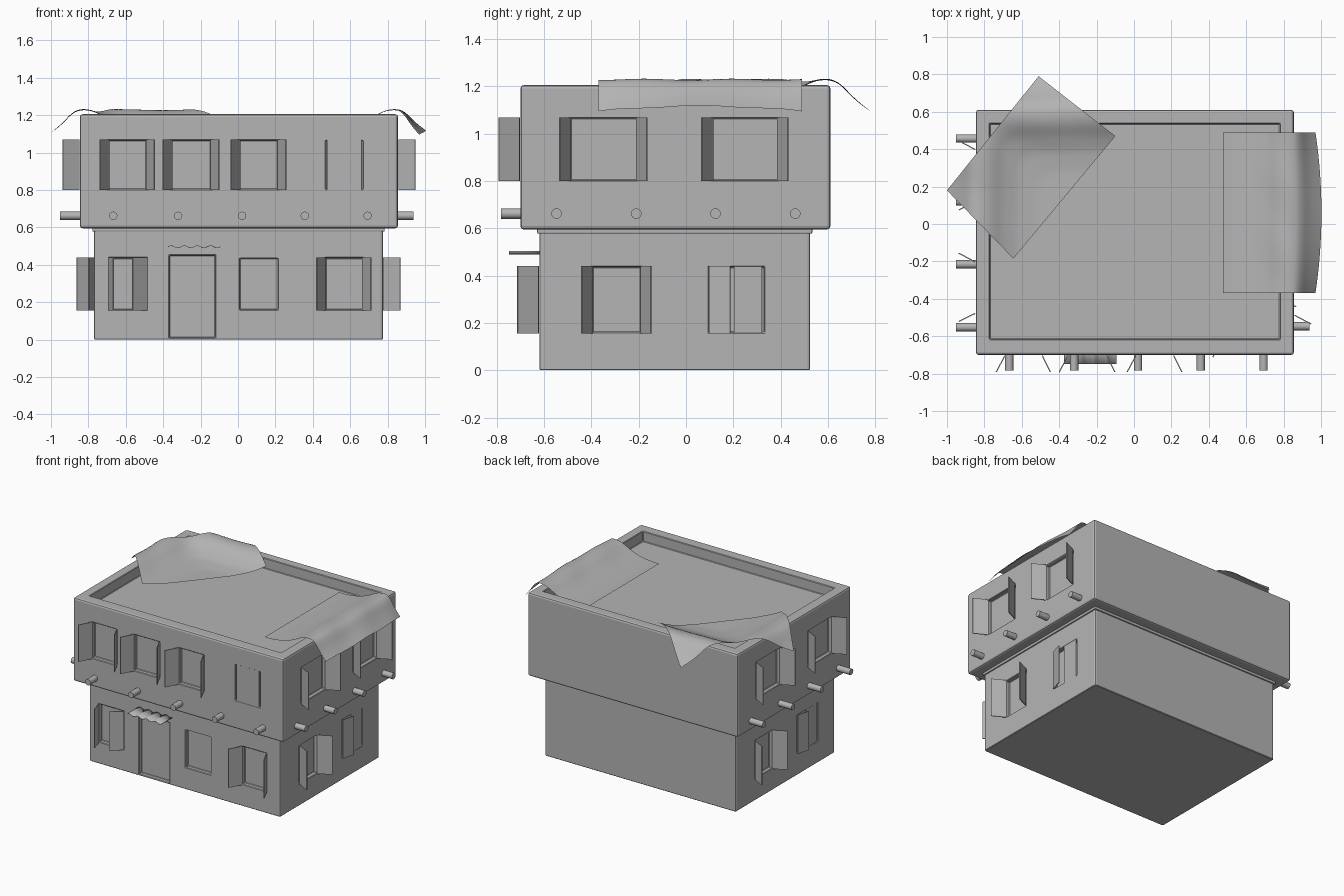
import bpy, bmesh, math
from mathutils import Vector, Matrix

if "Cube" in bpy.data.objects:
    bpy.data.objects.remove(bpy.data.objects["Cube"])

grey = bpy.data.materials.new("stone_grey")
grey.diffuse_color = (0.46, 0.46, 0.46, 1)
grey.use_nodes = True
grey.node_tree.nodes["Principled BSDF"].inputs["Base Color"].default_value = grey.diffuse_color


def make(name, bm):
    me = bpy.data.meshes.new(name)
    bmesh.ops.recalc_face_normals(bm, faces=bm.faces)
    bm.to_mesh(me)
    bm.free()
    me.materials.append(grey)
    ob = bpy.data.objects.new(name, me)
    bpy.context.collection.objects.link(ob)
    return ob


def add_box(bm, lo, hi, bevel=0):
    lo, hi = Vector(lo), Vector(hi)
    m = Matrix.Translation((lo + hi) / 2) @ Matrix.Diagonal((*(hi - lo), 1))
    bmesh.ops.create_cube(bm, size=1, matrix=m)
    if bevel:
        bmesh.ops.bevel(bm, geom=bm.edges[:], offset=bevel, segments=2,
                        affect='EDGES', profile=0.5)


def smooth(ob, deg=35):
    bpy.ops.object.select_all(action='DESELECT')
    ob.select_set(True)
    bpy.context.view_layer.objects.active = ob
    bpy.ops.object.shade_smooth_by_angle(angle=math.radians(deg))


# wall frames: along = position on the wall, out = distance in front of it
def front(y):
    return lambda along, out: Vector((along, y - out, 0))


def right(x):
    return lambda along, out: Vector((x + out, along, 0))


def left(x):
    return lambda along, out: Vector((x - out, -0.09 - along, 0))


up_walls = [front(-0.70), right(0.855), left(-0.845)]
low_walls = [front(-0.62), right(0.775), left(-0.77)]
Z_UP, Z_LOW = (0.803, 1.065), (0.16, 0.436)

# openings: (start, end, first shutter, second shutter); shutter = (sideways, out)
OPEN_A, OPEN_B = (-0.047, 0.088), (0.043, 0.088)
up_front = [(-0.69, -0.49, OPEN_A, OPEN_B), (-0.353, -0.145, OPEN_A, OPEN_B),
            (0.01, 0.213, OPEN_A, OPEN_B), (0.468, 0.667, (0.096, 0), (-0.096, 0))]
up_side = [(-0.488, -0.208, OPEN_A, OPEN_B), (0.113, 0.388, OPEN_A, OPEN_B)]
low_front = [(-0.69, -0.487, (0.025, 0.088), (-0.077, 0.063)),
             (0.01, 0.213, None, None), (0.468, 0.667, OPEN_A, OPEN_B)]
low_side = [(-0.395, -0.19, OPEN_A, OPEN_B), (0.097, 0.33, (0.09, 0.025), (-0.12, 0))]

shutters = bmesh.new()


def shutter(wall, hinge, swing, z):
    rest = 0.004 if swing[1] else -0.004          # closed ones sit in the opening
    if not swing[1]:
        hinge += math.copysign(0.008, swing[0])
    a = wall(hinge, rest)
    b = wall(hinge + swing[0], rest + swing[1])
    d = b - a
    c = (a + b) / 2
    c.z = (z[0] + z[1]) / 2
    m = (Matrix.Translation(c) @ Matrix.Rotation(math.atan2(d.y, d.x), 4, 'Z')
         @ Matrix.Diagonal((d.length, 0.006, z[1] - z[0] + 0.008, 1)))
    bmesh.ops.create_cube(shutters, size=1, matrix=m)


def cut_box(bm, wall, a, b, z, depth=0.03):
    p, q = wall(a, -depth), wall(b, 0.05)
    add_box(bm, (min(p.x, q.x), min(p.y, q.y), z[0]),
            (max(p.x, q.x), max(p.y, q.y), z[1]))


def openings(bm, walls, rows, z):
    for wall, row in zip(walls, rows):
        for a, b, s0, s1 in row:
            cut_box(bm, wall, a, b, z)
            if s0:
                shutter(wall, a, s0, z)
                shutter(wall, b, s1, z)


def carve(ob, bm):
    cutter = make(ob.name + "_cutter", bm)
    cutter.hide_render = True
    mod = ob.modifiers.new("openings", 'BOOLEAN')
    mod.operation, mod.solver, mod.object = 'DIFFERENCE', 'EXACT', cutter
    bpy.context.view_layer.objects.active = ob
    bpy.ops.object.modifier_apply(modifier=mod.name)
    bpy.data.objects.remove(cutter)
    edge = ob.modifiers.new("soft_edges", 'BEVEL')
    edge.width, edge.segments = 0.004, 1
    edge.limit_method, edge.angle_limit = 'ANGLE', math.radians(60)


# ground storey with windows and doorway
bm = bmesh.new()
add_box(bm, (-0.77, -0.62, 0), (0.775, 0.525, 0.6))
up = [e for e in bm.edges if abs(e.verts[0].co.z - e.verts[1].co.z) > 0.1]
bmesh.ops.bevel(bm, geom=up, offset=0.012, segments=2, affect='EDGES', profile=0.5)
ground = make("ground_storey", bm)
cuts = bmesh.new()
openings(cuts, low_walls, [low_front, low_side, low_side], Z_LOW)
cut_box(cuts, low_walls[0], -0.367, -0.122, (0.01, 0.45))
carve(ground, cuts)

# small ledge under the overhang
bm = bmesh.new()
add_box(bm, (-0.779, -0.629, 0.577), (0.784, 0.534, 0.605), 0.006)
make("ledge", bm)

# upper storey with windows and sunken roof
bm = bmesh.new()
add_box(bm, (-0.845, -0.70, 0.595), (0.855, 0.61, 1.205), 0.014)
upper = make("upper_storey", bm)
cuts = bmesh.new()
openings(cuts, up_walls, [up_front, up_side, up_side], Z_UP)
add_box(cuts, (-0.77, -0.615, 1.13), (0.78, 0.535, 1.3))
carve(upper, cuts)
make("shutters", shutters)

# protruding round beam ends
bm = bmesh.new()
side_beams = [-0.547, -0.21, 0.125, 0.462]
for wall, spots in zip(up_walls, [[-0.667, -0.32, 0.022, 0.357, 0.693],
                                  side_beams, side_beams]):
    for s in spots:
        a, b = wall(s, -0.05), wall(s, 0.082 if wall is not up_walls[2] else 0.107)
        rot = (b - a).to_track_quat('Z', 'Y').to_matrix().to_4x4()
        m = Matrix.Translation((a + b) / 2 + Vector((0, 0, 0.662))) @ rot
        bmesh.ops.create_cone(bm, cap_ends=True, segments=20, radius1=0.022,
                              radius2=0.022, depth=(b - a).length, matrix=m)
smooth(make("beam_ends", bm))

# wavy awning over the door
bm = bmesh.new()
bmesh.ops.create_grid(bm, x_segments=40, y_segments=2, size=0.5)
for v in bm.verts:
    t = v.co.x + 0.5
    v.co = (-0.375 + 0.28 * t, -0.68 + v.co.y * 0.136,
            0.498 + 0.006 * math.sin(t * math.tau * 4))
awning = make("door_awning", bm)
awning.modifiers.new("thickness", 'SOLIDIFY').thickness = 0.003
smooth(awning)

# cloth height against distance from the outer roof edge
DRAPE = [(-2, 1.14), (-0.32, 1.142), (-0.22, 1.155), (-0.14, 1.185), (-0.09, 1.214),
         (-0.05, 1.228), (0.0, 1.23), (0.04, 1.213), (0.10, 1.15), (0.16, 1.10),
         (0.3, 1.0)]


def drape(s):
    for (a, za), (b, zb) in zip(DRAPE, DRAPE[1:]):
        if s <= b:
            return za + (zb - za) * (s - a) / (b - a)
    return DRAPE[-1][1]


def cloth(name, corners, hem):
    bm = bmesh.new()
    bmesh.ops.create_grid(bm, x_segments=48, y_segments=48, size=0.5)
    c = [Vector(p) for p in corners]
    for v in bm.verts:
        u, t = v.co.x + 0.5, v.co.y + 0.5
        p = c[0].lerp(c[1], u).lerp(c[3].lerp(c[2], u), t)
        sx, sy = abs(p.x - 0.005) - 0.85, abs(p.y + 0.045) - 0.655
        # soft maximum rounds the fold where two parapets meet
        s = sx if hem else math.log(math.exp(18 * sx) + math.exp(18 * sy)) / 18
        # average nearby heights for a soft fold
        z = sum(drape(s + 0.01 * i) for i in range(-2, 3)) / 5
        z += 0.003 * math.sin(p.x * 13 + p.y * 17) * min(1, max(0, s + 0.25) * 4)
        if hem:                      # hanging hem curls in at both ends
            over, k = max(0, s), (2 * t - 1) ** 2
            p.x -= over * (0.08 + 0.2 * k)
            z += over * (0.1 - 0.15 * k)
        v.co = (p.x, p.y, z)
    smooth(make(name, bm), 60)


cloth("side_cloth", [(0.475, -0.37), (1.015, -0.37), (1.015, 0.49), (0.475, 0.49)], True)
cloth("corner_cloth", [(-0.645, -0.185), (-1.0, 0.18), (-0.51, 0.79), (-0.1, 0.47)], False)
